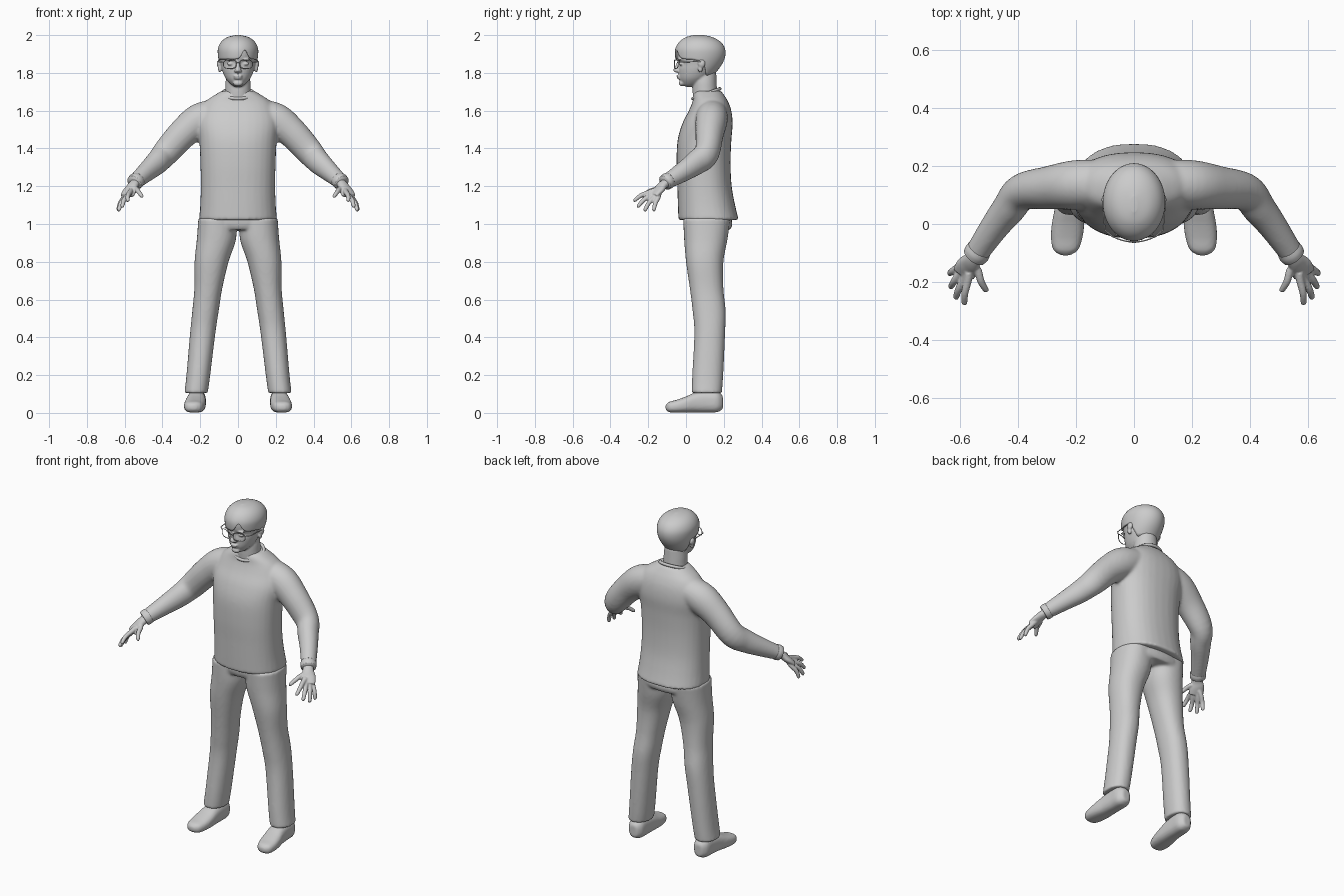
import bpy, bmesh, math
from mathutils import Vector

if "Cube" in bpy.data.objects:
    bpy.data.objects.remove(bpy.data.objects["Cube"])

grey = bpy.data.materials.new("plain_grey")
grey.use_nodes = True
grey.diffuse_color = (0.6, 0.6, 0.6, 1)
grey.node_tree.nodes["Principled BSDF"].inputs["Base Color"].default_value = (0.6, 0.6, 0.6, 1)


def spline(rows, steps=5):
    """Smooth curve through the given stations."""
    out = []
    for i in range(len(rows) - 1):
        a, b, c, d = (rows[max(0, min(len(rows) - 1, i + k))] for k in (-1, 0, 1, 2))
        for s in range(steps):
            t = s / steps
            out.append([q + t * (r - p) / 2 + t * t * (2 * p - 5 * q + 4 * r - w) / 2
                        + t ** 3 * (3 * q - p - 3 * r + w) / 2 for p, q, r, w in zip(a, b, c, d)])
    return out + [list(rows[-1])]


def oval(ang, power):
    c, s = math.cos(ang), math.sin(ang)
    return (math.copysign(abs(c) ** (2 / power), c), math.copysign(abs(s) ** (2 / power), s))


def loft(bm, rows, plane=None, power=2.0, n=32):
    """Skin oval rings (x, y, z, radius, radius); rings lie in a plane or follow the path."""
    rows = spline(rows)
    rings = []
    for i, (x, y, z, a, b) in enumerate(rows):
        u, v = Vector((1, 0, 0)), Vector((0, 1, 0))
        if plane == "xz":
            v = Vector((0, 0, 1))
        elif plane is None:
            t = Vector(rows[min(i + 1, len(rows) - 1)][:3]) - Vector(rows[max(i - 1, 0)][:3])
            u = t.cross(Vector((0, 0, 1))).normalized()
            v = u.cross(t).normalized()
        ring = []
        for k in range(n):
            c, s = oval(math.tau * k / n, power)
            ring.append(bm.verts.new(Vector((x, y, z)) + u * a * c + v * b * s))
        rings.append(ring)
    for p, q in zip(rings, rings[1:]):
        for k in range(n):
            bm.faces.new((p[k], p[(k + 1) % n], q[(k + 1) % n], q[k]))
    bm.faces.new(rings[0])
    bm.faces.new(rings[-1])


def upright(bm, rows, x=0, power=2.0):
    """Loft from (z, front y, back y, half width[, centre x])."""
    loft(bm, [(r[4] * x if x else 0, (r[1] + r[2]) / 2, r[0], r[3], (r[2] - r[1]) / 2) for r in rows],
         "xy", power)


def ball(bm, centre, size):
    new = bmesh.ops.create_uvsphere(bm, u_segments=20, v_segments=12, radius=1)["verts"]
    for v in new:
        v.co = Vector([c + p * s for c, p, s in zip(centre, v.co, size)])


def finish(name, bm, voxel=0, smooth=0):
    bmesh.ops.recalc_face_normals(bm, faces=bm.faces)
    me = bpy.data.meshes.new(name)
    bm.to_mesh(me)
    bm.free()
    me.materials.append(grey)
    me.shade_smooth()
    ob = bpy.data.objects.new(name, me)
    bpy.context.collection.objects.link(ob)
    if voxel:
        m = ob.modifiers.new("blend", "REMESH")
        m.mode, m.voxel_size, m.use_smooth_shade = "VOXEL", voxel, True
        m = ob.modifiers.new("soften", "SMOOTH")
        m.factor, m.iterations = 0.5, smooth
    return ob


def wire(name, points, radius, closed=False):
    cu = bpy.data.curves.new(name, "CURVE")
    cu.dimensions, cu.bevel_depth, cu.bevel_resolution = "3D", radius, 2
    sp = cu.splines.new("POLY")
    sp.points.add(len(points) - 1)
    for p, co in zip(sp.points, points):
        p.co = (*co, 1)
    sp.use_cyclic_u = closed
    cu.materials.append(grey)
    ob = bpy.data.objects.new(name, cu)
    bpy.context.collection.objects.link(ob)


def mirrored(rows, s):
    return [(r[0] * s, *r[1:]) for r in rows]


# Shirt: torso and sleeves blended together
bm = bmesh.new()
upright(bm, [(1.02, -.04, .28, .207), (1.1, -.043, .26, .2), (1.2, -.046, .242, .197),
             (1.32, -.05, .236, .199), (1.44, -.045, .24, .205), (1.53, -.02, .247, .215),
             (1.6, .015, .24, .2), (1.65, .035, .222, .17), (1.685, .04, .2, .12),
             (1.705, .05, .185, .085)], power=2.3)
for s in (1, -1):
    loft(bm, mirrored([(.1, .14, 1.59, .08, .075), (.2, .135, 1.55, .085, .09), (.29, .125, 1.48, .075, .08),
                       (.385, .11, 1.375, .064, .072), (.43, .055, 1.325, .058, .065),
                       (.48, -.01, 1.28, .05, .054), (.545, -.105, 1.222, .041, .04)], s))
finish("shirt", bm, .009, 6)

# Collar band and sleeve cuffs
wire("shirt_collar", [(.083 * math.cos(a), .108 + .072 * math.sin(a), 1.69 + .026 * math.sin(a))
                      for a in [math.tau * k / 40 for k in range(40)]], .009, True)

# Trousers: hips and legs blended together
bm = bmesh.new()
upright(bm, [(.97, 0, .235, .17), (1.0, -.012, .245, .2), (1.06, -.015, .235, .185)], power=2.3)
for s in (1, -1):
    upright(bm, [(.105, .03, .19, .062, .222), (.2, .033, .197, .063, .21), (.42, .044, .207, .067, .187),
                 (.54, .035, .21, .07, .172), (.66, .02, .198, .074, .157), (.8, .0, .198, .09, .14),
                 (.92, -.01, .22, .104, .114), (1.03, -.015, .235, .1, .11)], s, 2.2)
finish("trousers", bm, .009, 5)

for s, side in ((1, "left"), (-1, "right")):
    # Shoe: sole, toe and ankle
    bm = bmesh.new()
    loft(bm, mirrored([(.236, -.108, .03, .015, .012), (.235, -.09, .031, .042, .027), (.232, -.05, .035, .054, .034),
                       (.227, .0, .044, .056, .043), (.222, .05, .055, .052, .053), (.219, .11, .06, .049, .058),
                       (.218, .165, .06, .046, .056), (.217, .195, .055, .024, .035)], s), "xz", 2.6)
    finish(side + "_shoe", bm, .007, 3)

    # Hand: wrist, palm, fingers and thumb
    bm = bmesh.new()
    loft(bm, mirrored([(.52, -.07, 1.24, .025, .025), (.553, -.12, 1.208, .03, .022), (.572, -.145, 1.178, .04, .02),
                       (.587, -.172, 1.15, .04, .015)], s))
    fingers = [((.572, -.195, 1.168), (.585, -.278, 1.122)), ((.585, -.188, 1.15), (.615, -.258, 1.09)),
               ((.597, -.17, 1.14), (.633, -.22, 1.07)), ((.603, -.148, 1.14), (.637, -.172, 1.07)),
               ((.538, -.16, 1.185), (.507, -.233, 1.145))]
    for root, tip in fingers:
        root, tip = Vector(root), Vector(tip)
        start = root.lerp(Vector((.565, -.14, 1.185)), .5)
        mid = root.lerp(tip, .5) + Vector((.004, -.002, .006))
        loft(bm, mirrored([(*start, .015, .014), (*root, .014, .013), (*mid, .0125, .012),
                           (*root.lerp(tip, .93), .010, .0095), (*tip, .004, .004)], s), n=14)
    finish(side + "_hand", bm, .004, 3)

    # Sleeve cuff
    bm = bmesh.new()
    loft(bm, mirrored([(.533, -.088, 1.233, .043, .042), (.541, -.1, 1.226, .045, .044),
                       (.55, -.112, 1.218, .042, .041)], s))
    finish(side + "_cuff", bm)

# Skull profile shared by the head and hair
skull = [(1.726, -.008, .035, .022), (1.74, -.028, .085, .045), (1.77, -.043, .13, .072),
         (1.81, -.047, .165, .09), (1.85, -.05, .193, .099), (1.89, -.058, .208, .106),
         (1.93, -.056, .206, .106), (1.965, -.035, .183, .089), (1.989, -.0, .14, .057), (2.0, .04, .095, .012)]

# Head: skull, neck, ears and features
bm = bmesh.new()
upright(bm, [(z, f + .008, b - .008, max(w - .007, .01)) for z, f, b, w in skull[:-1]])
for v in bm.verts:
    if v.co.y < .03:
        for s in (1, -1):
            d = ((v.co.x - s * .04) / .026) ** 2 + ((v.co.z - 1.85) / .016) ** 2
            v.co.y += .011 * math.exp(-d)
upright(bm, [(1.64, .04, .17, .075), (1.7, .035, .165, .068), (1.75, .035, .162, .066), (1.8, .04, .16, .06)])
loft(bm, [(0, -.037, 1.862, .009, .008), (0, -.046, 1.835, .011, .011), (0, -.054, 1.812, .016, .013),
          (0, -.043, 1.801, .014, .008)], "xy")
ball(bm, (0, -.04, 1.783), (.025, .011, .006))
ball(bm, (0, -.036, 1.772), (.022, .011, .007))
ball(bm, (0, -.022, 1.745), (.026, .016, .016))
for s in (1, -1):
    ball(bm, (s * .012, -.046, 1.809), (.009, .01, .008))
    ball(bm, (s * .04, -.026, 1.848), (.018, .011, .009))
    ball(bm, (s * .04, -.035, 1.87), (.026, .01, .006))
    ball(bm, (s * .1, .083, 1.848), (.012, .02, .022))
    ball(bm, (s * .096, .076, 1.822), (.01, .013, .02))
finish("head", bm, .005, 3)

# Hair: cap with a side-swept fringe and a low nape
dense = spline(skull, 8)


def skull_at(z):
    for p, q in zip(dense, dense[1:]):
        if z <= q[0]:
            t = (z - p[0]) / (q[0] - p[0])
            return [m + t * (k - m) for m, k in zip(p, q)]
    return dense[-1]


def hair_edge(a):
    back, x = math.sin(a), math.cos(a)
    if back < -.35:
        return 1.872 + .05 * math.exp(-((x - .35) / .2) ** 2)
    if back < .1:
        return 1.872 - .012 * (back + .35) / .45
    return 1.86 - .075 * min(1, (back - .1) / .5)


bm = bmesh.new()
cols, levels = 72, 22
grid = []
for j in range(levels + 1):
    row = []
    for k in range(cols):
        a = math.tau * k / cols
        z0 = hair_edge(a)
        z, f, b, w = skull_at(z0 + (2.0 - z0) * math.sin(j / levels * math.pi / 2))
        row.append(bm.verts.new((w * math.cos(a), (f + b) / 2 + (b - f) / 2 * math.sin(a), z)))
    grid.append(row)
for p, q in zip(grid, grid[1:]):
    for k in range(cols):
        bm.faces.new((p[k], p[(k + 1) % cols], q[(k + 1) % cols], q[k]))
bm.faces.new(grid[-1])
hair = finish("hair", bm)
m = hair.modifiers.new("thickness", "SOLIDIFY")
m.thickness, m.offset = .012, -1

# Glasses: two rims, bridge and arms
for s, side in ((1, "left"), (-1, "right")):
    rim = []
    for k in range(28):
        c, d = oval(math.tau * k / 28, 2.8)
        x = .043 + .034 * c
        rim.append((s * x, -.062 + 3.5 * x * x, 1.846 + .023 * d))
    wire(side + "_rim", rim, .0022, True)
    wire(side + "_glasses_arm", [(s * .077, -.041, 1.856), (s * .1, -.02, 1.858), (s * .108, .08, 1.86)], .0025)
wire("glasses_bridge", [(-.01, -.061, 1.852), (0, -.063, 1.855), (.01, -.061, 1.852)], .0022)
